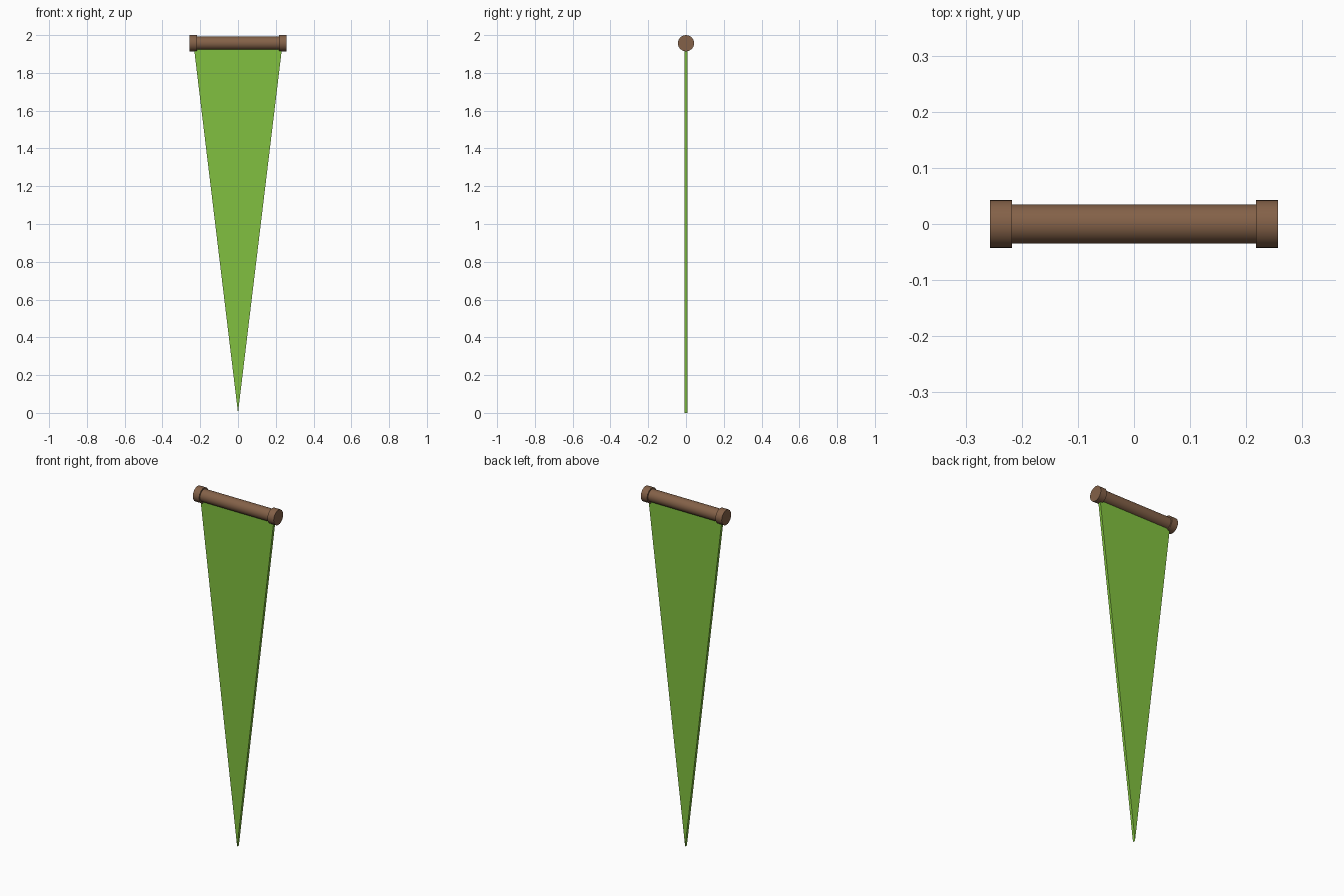
import bpy, bmesh, math

if "Cube" in bpy.data.objects:
    bpy.data.objects.remove(bpy.data.objects["Cube"])

ROD_Z = 1.957


def material(name, color):
    m = bpy.data.materials.new(name)
    m.diffuse_color = color
    m.use_nodes = True
    m.node_tree.nodes["Principled BSDF"].inputs["Base Color"].default_value = m.diffuse_color
    return m


wood = material("wood", (0.23, 0.12, 0.065, 1))
cloth = material("green_cloth", (0.22, 0.53, 0.05, 1))


def x_cylinder(name, x, radius, length):
    bpy.ops.mesh.primitive_cylinder_add(vertices=24, radius=radius, depth=length,
                                        location=(x, 0, ROD_Z),
                                        rotation=(0, math.pi / 2, 0))
    ob = bpy.context.object
    ob.name = name
    ob.data.materials.append(wood)
    bpy.ops.object.shade_smooth_by_angle(angle=math.radians(35))


# Hanging rod with a thicker cap at each end
x_cylinder("rod", 0, 0.035, 0.45)
for side, label in ((-1, "left"), (1, "right")):
    x_cylinder(label + "_cap", side * 0.237, 0.043, 0.04)

# Pennant: thin triangular prism hanging from the rod
bm = bmesh.new()
outline = [(-0.236, ROD_Z), (0, 0), (0.236, ROD_Z)]
face = bm.faces.new([bm.verts.new((x, -0.008, z)) for x, z in outline])
ext = bmesh.ops.extrude_face_region(bm, geom=[face])
moved = [g for g in ext["geom"] if isinstance(g, bmesh.types.BMVert)]
bmesh.ops.translate(bm, verts=moved, vec=(0, 0.016, 0))
bmesh.ops.recalc_face_normals(bm, faces=bm.faces)
mesh = bpy.data.meshes.new("pennant")
bm.to_mesh(mesh)
bm.free()
mesh.materials.append(cloth)
bpy.context.collection.objects.link(bpy.data.objects.new("pennant", mesh))
